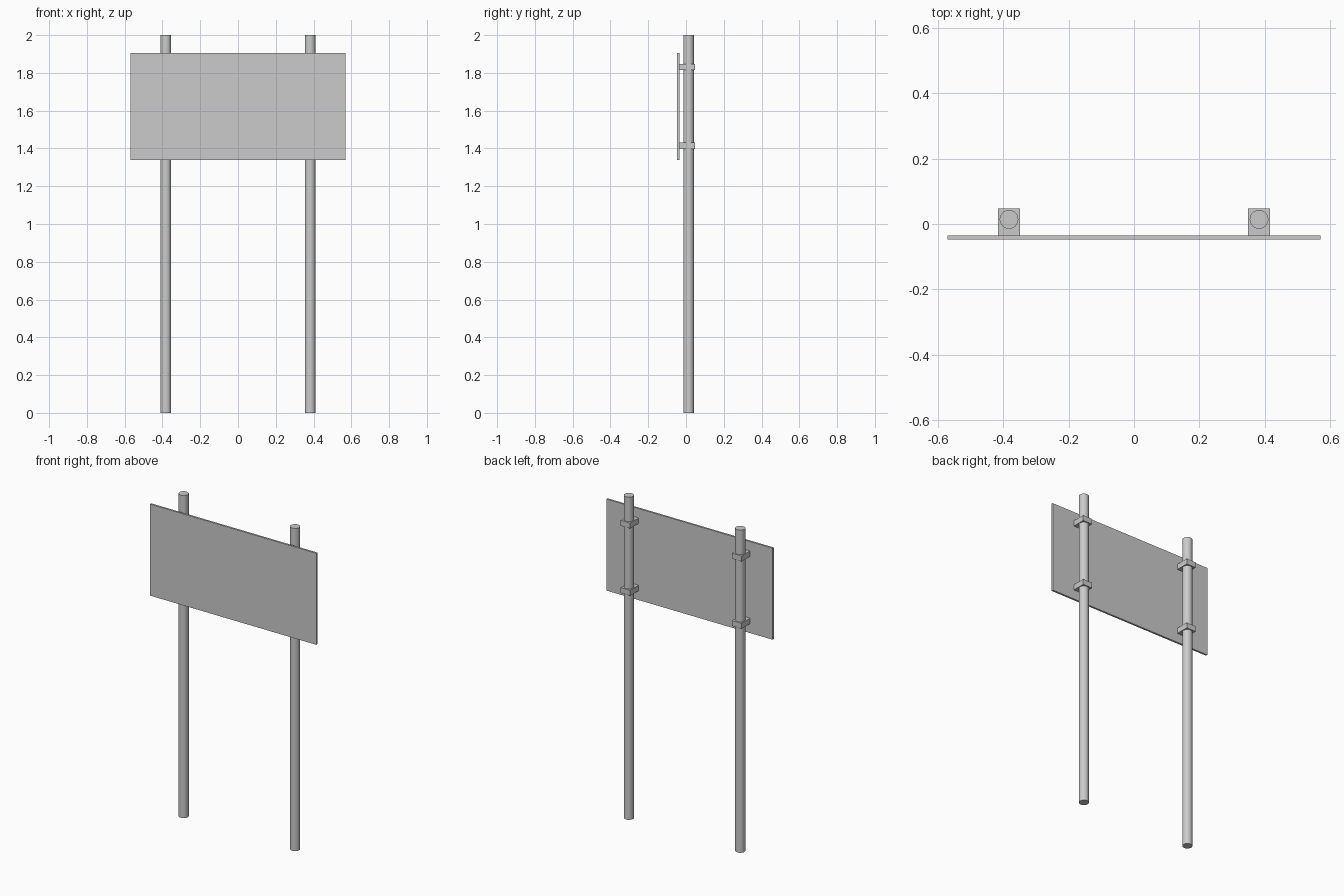
import bpy

if "Cube" in bpy.data.objects:
    bpy.data.objects.remove(bpy.data.objects["Cube"])

POST_X = 0.382
POST_Y = 0.014


def box(name, lo, hi):
    centre = [(a + b) / 2 for a, b in zip(lo, hi)]
    bpy.ops.mesh.primitive_cube_add(size=1, location=centre)
    ob = bpy.context.object
    ob.name = name
    ob.scale = [b - a for a, b in zip(lo, hi)]
    bpy.ops.object.transform_apply(location=False, rotation=False, scale=True)
    return ob


# Flat sign panel in front of the posts
box("sign_panel", (-0.57, -0.047, 1.339), (0.57, -0.035, 1.906))

for side, label in ((-1, "left"), (1, "right")):
    x = side * POST_X
    # Round post
    bpy.ops.mesh.primitive_cylinder_add(vertices=32, radius=0.0285, depth=2,
                                        location=(x, POST_Y, 1))
    bpy.context.object.name = f"{label}_post"
    bpy.ops.object.shade_smooth_by_angle()
    # Two clamps wrapping the post and reaching the panel
    for z, level in ((1.414, "lower"), (1.831, "upper")):
        box(f"{label}_{level}_clamp",
            (x - 0.033, -0.035, z - 0.017), (x + 0.033, 0.048, z + 0.017))
